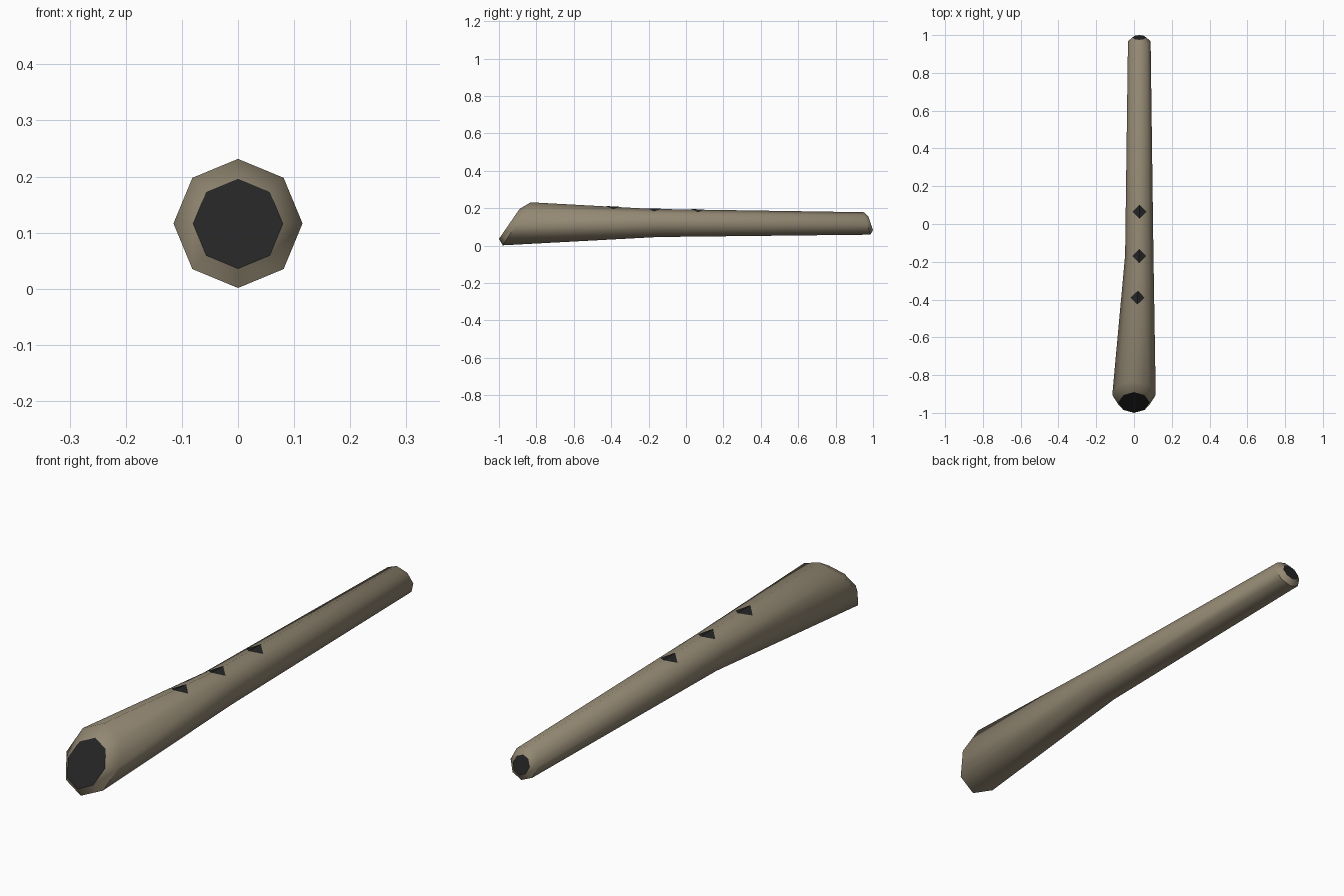
import bpy, bmesh, math

if "Cube" in bpy.data.objects:
    bpy.data.objects.remove(bpy.data.objects["Cube"])

def material(name, rgb):
    m = bpy.data.materials.new(name)
    m.diffuse_color = (*rgb, 1)
    m.use_nodes = True
    m.node_tree.nodes["Principled BSDF"].inputs["Base Color"].default_value = m.diffuse_color
    return m

wood = material("weathered wood", (0.29, 0.245, 0.17))
dark = material("dark opening", (0.018, 0.018, 0.018))

# Octagonal rings: centre x, centre y, centre z, radius, slant (y shift at the top vertex)
RINGS = [
    (0.000, -0.945, 0.116, 0.080, 0.055),   # rim of the mouth opening
    (0.000, -0.905, 0.1165, 0.115, 0.075),  # widest outer edge
    (0.028, -0.165, 0.121, 0.075, -0.015),  # kink
    (0.028, 0.968, 0.1185, 0.060, -0.018),  # thin end outer edge
    (0.028, 0.9875, 0.119, 0.036, -0.0125), # rim of the blow hole
]
SIDES = 8

def add_object(name, bm, mats):
    mesh = bpy.data.meshes.new(name)
    bm.to_mesh(mesh)
    bm.free()
    for m in mats:
        mesh.materials.append(m)
    ob = bpy.data.objects.new(name, mesh)
    bpy.context.collection.objects.link(ob)
    return ob

# Hollow-looking pipe body with dark end caps
bm = bmesh.new()
loops = []
for cx, cy, cz, r, slant in RINGS:
    ring = []
    for i in range(SIDES):
        a = 2 * math.pi * i / SIDES
        ring.append(bm.verts.new((cx + r * math.cos(a), cy + slant * math.sin(a),
                                  cz + r * math.sin(a))))
    loops.append(ring)
for a, b in zip(loops, loops[1:]):
    for i in range(SIDES):
        j = (i + 1) % SIDES
        bm.faces.new((a[i], a[j], b[j], b[i]))
for ring in (loops[0], loops[-1]):
    bm.faces.new(ring).material_index = 1
bmesh.ops.recalc_face_normals(bm, faces=bm.faces)
pipe = add_object("pipe_body", bm, [wood, dark])
bpy.context.view_layer.objects.active = pipe
pipe.select_set(True)
bpy.ops.object.shade_smooth_by_angle(angle=math.radians(50))
for p in pipe.data.polygons:
    if p.material_index == 1:
        p.use_smooth = False

# Finger holes: diamonds folded over the top ridge
def ridge(y):
    pts = [(c[0], c[1] + c[4], c[2] + c[3]) for c in RINGS[1:4]]
    a, b = (pts[0], pts[1]) if y < pts[1][1] else (pts[1], pts[2])
    t = (y - a[1]) / (b[1] - a[1])
    return a[0] + t * (b[0] - a[0]), a[2] + t * (b[2] - a[2])

HALF, LIFT = 0.037, 0.002
for n, y in enumerate((-0.39, -0.17, 0.065)):
    bm = bmesh.new()
    drop = HALF * math.tan(math.pi / SIDES)
    def point(dx, dy):
        x, z = ridge(y + dy)
        return bm.verts.new((x + dx, y + dy, z + LIFT - (drop if dx else 0)))
    front, back = point(0, -HALF), point(0, HALF)
    left, right = point(-HALF, 0), point(HALF, 0)
    bm.faces.new((front, right, back))
    bm.faces.new((front, back, left))
    add_object(f"finger_hole_{n + 1}", bm, [dark])
